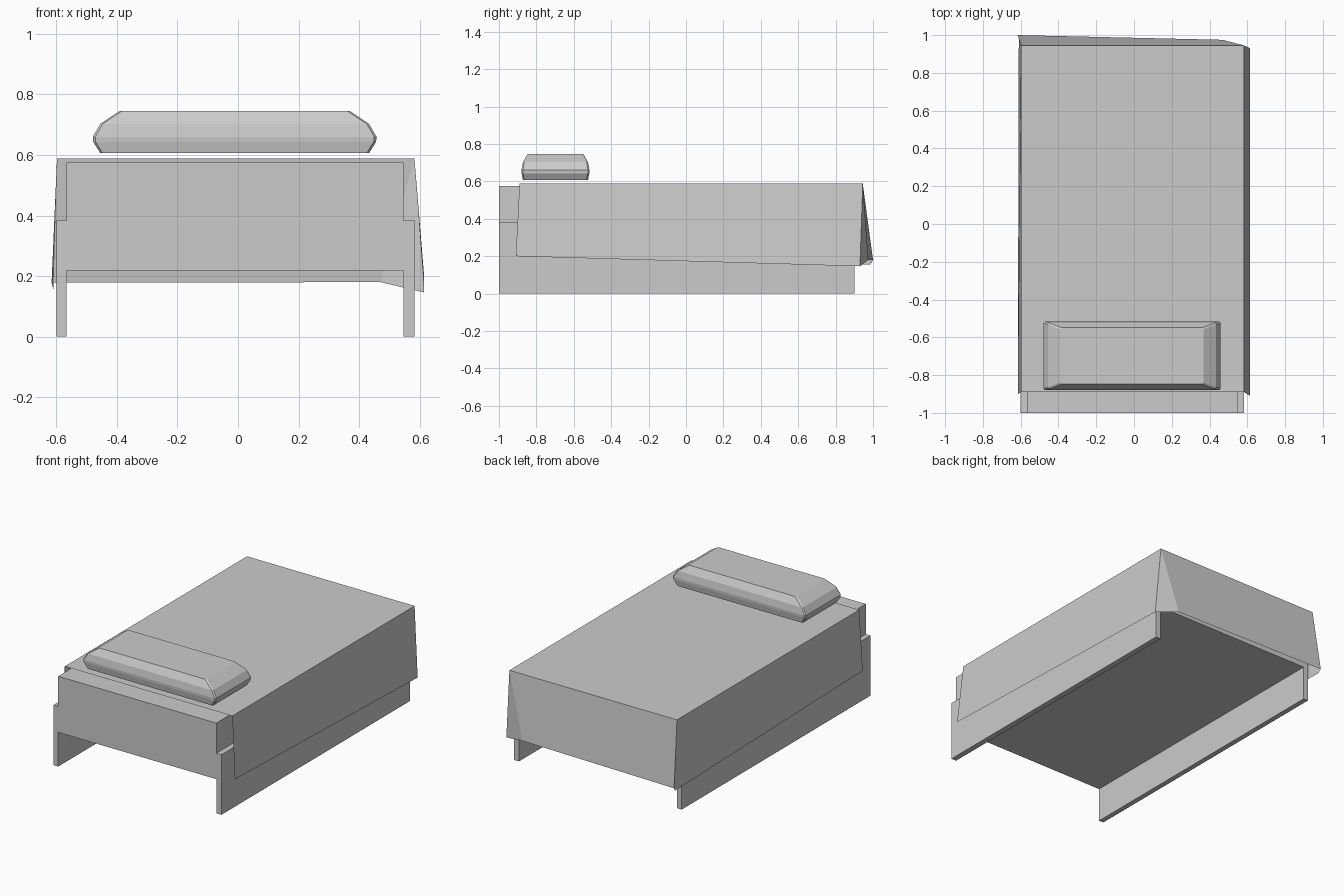
import bpy

if "Cube" in bpy.data.objects:
    bpy.data.objects.remove(bpy.data.objects["Cube"])


def make_mesh(name, verts, faces):
    mesh = bpy.data.meshes.new(name)
    mesh.from_pydata(verts, [], faces)
    mesh.update()
    obj = bpy.data.objects.new(name, mesh)
    bpy.context.collection.objects.link(obj)
    return obj


def box(name, x0, x1, y0, y1, z0, z1):
    verts = [(x, y, z) for z in (z0, z1)
             for x, y in ((x0, y0), (x1, y0), (x1, y1), (x0, y1))]
    sides = [(i, (i + 1) % 4, (i + 1) % 4 + 4, i + 4) for i in range(4)]
    return make_mesh(name, verts, sides + [(3, 2, 1, 0), (4, 5, 6, 7)])


# Side boards and the mattress held between them
box("left_side_board", -0.60, -0.567, -1.0, 0.90, 0.0, 0.383)
box("right_side_board", 0.547, 0.583, -1.0, 0.90, 0.0, 0.383)
box("mattress", -0.567, 0.547, -1.0, 0.90, 0.218, 0.575)

# Draped blanket: open sheet with flared sides and a folded foot corner
blanket = [
    (-0.598, -0.89, 0.588), (0.583, -0.89, 0.588),
    (0.583, 0.945, 0.588), (-0.598, 0.945, 0.588),
    (-0.615, -0.90, 0.20), (-0.61, 0.985, 0.155), (-0.616, 1.0, 0.178),
    (0.47, 0.975, 0.18), (0.615, 0.93, 0.146), (0.615, -0.91, 0.20),
]
make_mesh("blanket", blanket, [
    (0, 1, 2, 3),                        # top
    (0, 3, 4), (3, 5, 4), (3, 6, 5),     # left drape
    (1, 9, 8, 2),                        # right drape
    (3, 2, 7, 6), (2, 8, 7),             # foot drape and corner fold
])

# Pillow: stacked rounded-off rings (x inset, y inset, height)
rings = [(0.025, 0.008, 0.606), (0.002, 0.001, 0.643), (0.0, 0.0, 0.66),
         (0.025, 0.008, 0.703), (0.09, 0.033, 0.746)]
cx, cy, hx, hy, cut = -0.011, -0.698, 0.469, 0.182, 0.008
verts, faces = [], []
for ix, iy, z in rings:
    a, b = hx - ix, hy - iy
    outline = [(a - cut, -b), (a, -b + cut), (a, b - cut), (a - cut, b),
               (cut - a, b), (-a, b - cut), (-a, cut - b), (cut - a, -b)]
    verts += [(cx + x, cy + y, z) for x, y in outline]
for r in range(len(rings) - 1):
    for i in range(8):
        j = (i + 1) % 8
        faces.append((r * 8 + i, r * 8 + j, r * 8 + 8 + j, r * 8 + 8 + i))
faces.append(tuple(range(7, -1, -1)))
faces.append(tuple(range(len(verts) - 8, len(verts))))
make_mesh("pillow", verts, faces)
